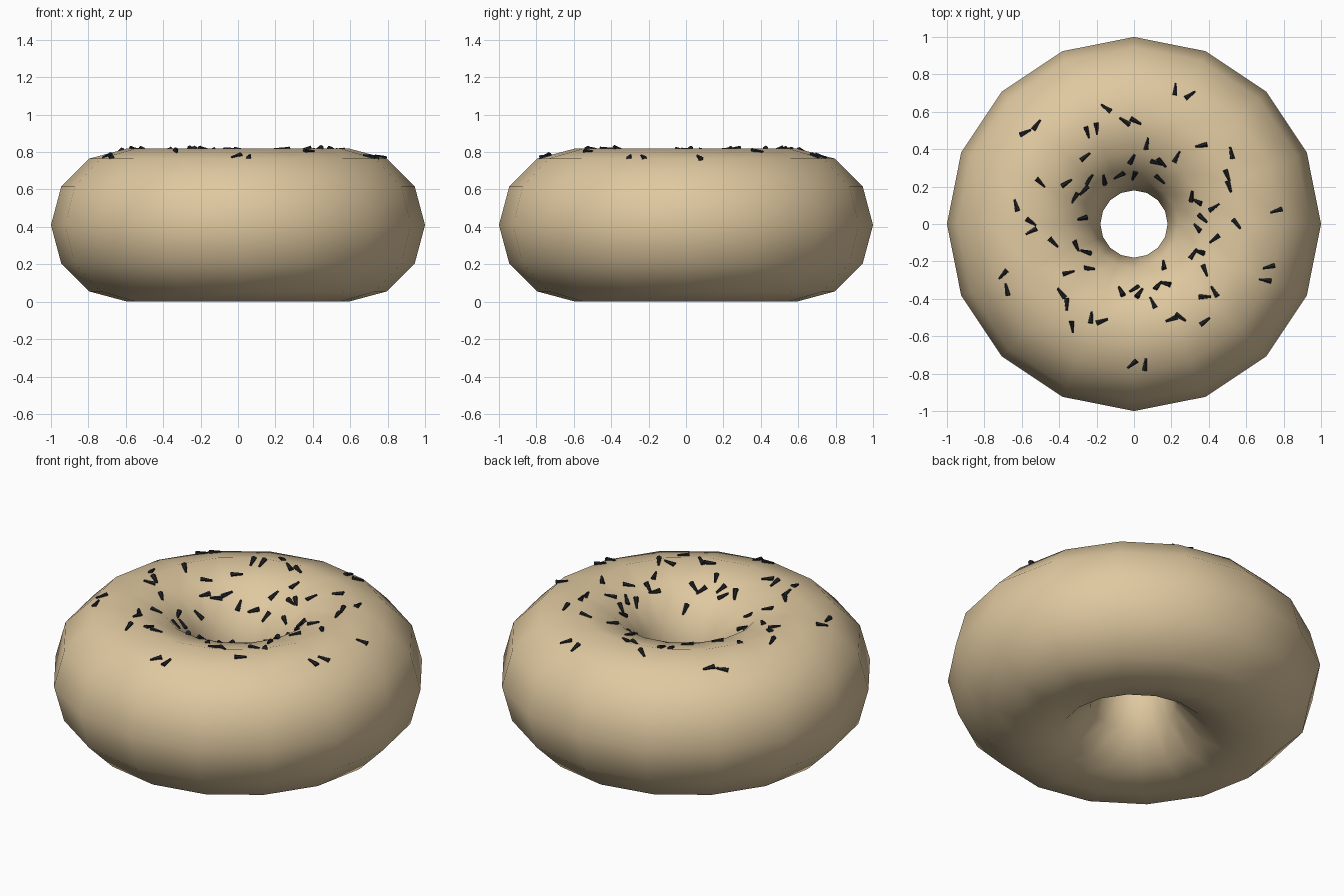
import bpy, bmesh, math, random
from mathutils import Vector, Matrix
from mathutils.bvhtree import BVHTree

if "Cube" in bpy.data.objects:
    bpy.data.objects.remove(bpy.data.objects["Cube"])

random.seed(4)


def material(name, rgb):
    m = bpy.data.materials.new(name)
    m.diffuse_color = (*rgb, 1)
    m.use_nodes = True
    m.node_tree.nodes["Principled BSDF"].inputs["Base Color"].default_value = m.diffuse_color
    return m


# dough ring: low-poly torus with smooth shading
bpy.ops.mesh.primitive_torus_add(major_segments=16, minor_segments=12,
                                 major_radius=0.59, minor_radius=0.41,
                                 location=(0, 0, 0.41))
dough = bpy.context.object
dough.name = "dough_ring"
bpy.ops.object.transform_apply(location=True, rotation=False, scale=False)
bpy.ops.object.shade_smooth()
dough.data.materials.append(material("dough", (0.74, 0.58, 0.35)))

# sprinkle positions seen from above
spots = [
    (.22, .72), (.30, .69), (-.15, .62), (-.52, .53), (-.58, .49), (-.05, .55),
    (.01, .55), (-.25, .49), (-.20, .51), (.07, .43), (.36, .42), (.52, .38),
    (.23, .36), (-.26, .36), (-.01, .35), (.12, .33), (.15, .33), (.50, .26),
    (.51, .20), (-.24, .24), (-.16, .24), (-.08, .26), (0, .26), (.14, .24),
    (-.50, .22), (-.36, .22), (-.27, .18), (-.32, .14), (-.28, .03), (.31, .15),
    (.34, .12), (.43, .09), (.37, .03), (.55, 0), (.76, .07), (-.63, .10),
    (-.55, .01), (-.55, -.04), (-.43, -.10), (-.31, -.12), (-.26, -.15),
    (.34, -.02), (.43, -.08), (.35, -.15), (.32, -.16), (.16, -.22),
    (.38, -.25), (-.24, -.24), (-.35, -.26), (-.70, -.27), (-.68, -.35),
    (.72, -.23), (.70, -.30), (.43, -.36), (.38, -.39), (.13, -.33),
    (.17, -.32), (.03, -.37), (0, -.35), (-.07, -.36), (-.39, -.37),
    (-.36, -.43), (.10, -.42), (.20, -.51), (.25, -.50), (.38, -.52),
    (-.17, -.52), (-.23, -.50), (-.33, -.55), (-.01, -.75), (.06, -.75)]

# tapered sprinkles laid flat on the dough surface
surface = BVHTree.FromObject(dough, bpy.context.evaluated_depsgraph_get())
bm = bmesh.new()
for x, y in spots:
    hit, normal, _, _ = surface.ray_cast(Vector((x, y, 2)), Vector((0, 0, -1)))
    if hit is None:
        continue
    a = random.uniform(0, math.tau)
    heading = Vector((math.cos(a), math.sin(a), 0))
    axis = (heading - normal * heading.dot(normal)).normalized()
    side = normal.cross(axis)
    frame = Matrix((side, normal, axis)).transposed()
    frame.col[0] = -frame.col[0]
    place = Matrix.Translation(hit + normal * 0.002) @ frame.to_4x4()
    bmesh.ops.create_cone(bm, cap_ends=True, segments=6, radius1=0.015,
                          radius2=0.006, depth=0.065, matrix=place)
bmesh.ops.recalc_face_normals(bm, faces=bm.faces)
mesh = bpy.data.meshes.new("sprinkles")
bm.to_mesh(mesh)
bm.free()
mesh.materials.append(material("dark_sprinkle", (0.015, 0.016, 0.02)))
bpy.context.collection.objects.link(bpy.data.objects.new("sprinkles", mesh))
